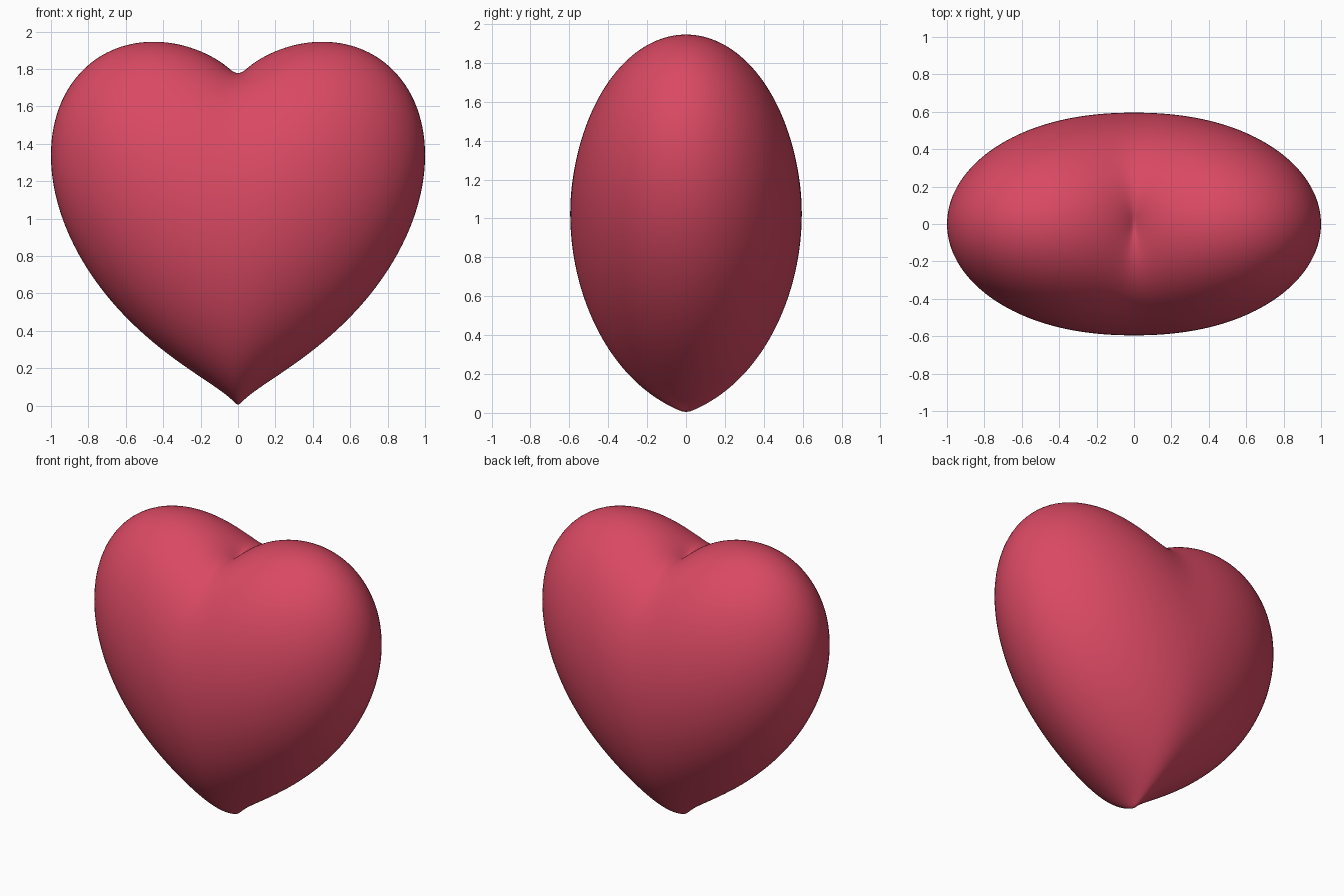
import bpy, bmesh
from mathutils import Vector

if "Cube" in bpy.data.objects:
    bpy.data.objects.remove(bpy.data.objects["Cube"])

SCALE = 0.878      # half width of the heart surface becomes 1
CENTRE_Z = 0.86    # height of the surface's origin
SOFTEN = 1.5e-4    # rounds the notch and the bottom tip slightly


def heart_radius(d):
    """Distance from the centre to the heart surface
    (x2 + 9/4 y2 + z2 - 1)^3 = (x2 + 9/80 y2) z3 along direction d."""
    a = d.x ** 2 + 2.25 * d.y ** 2 + d.z ** 2
    c = (d.x ** 2 + 0.1125 * d.y ** 2 + SOFTEN) ** (1 / 3) * d.z
    low, high = 0.0, 2.0
    for _ in range(30):
        r = (low + high) / 2
        if a * r * r - c * r ** (5 / 3) < 1:
            low = r
        else:
            high = r
    return low


# Heart body: a sphere whose points are pushed out to the heart surface
bm = bmesh.new()
bmesh.ops.create_uvsphere(bm, u_segments=160, v_segments=120, radius=1)
for v in bm.verts:
    # Gather points towards the crease between the two lobes
    x = abs(v.co.x) ** 1.25
    d = Vector((x if v.co.x > 0 else -x, v.co.y, v.co.z)).normalized()
    v.co = d * heart_radius(d) * SCALE
    v.co.z = max(v.co.z + CENTRE_Z, 0)
bmesh.ops.recalc_face_normals(bm, faces=bm.faces)
mesh = bpy.data.meshes.new("heart_body")
bm.to_mesh(mesh)
bm.free()

heart = bpy.data.objects.new("heart_body", mesh)
bpy.context.collection.objects.link(heart)

# Rose red colour
red = bpy.data.materials.new("rose_red")
red.diffuse_color = (0.70, 0.067, 0.125, 1)
red.use_nodes = True
red.node_tree.nodes["Principled BSDF"].inputs["Base Color"].default_value = red.diffuse_color
mesh.materials.append(red)

# Smooth shading with the sharp crease kept
bpy.context.view_layer.objects.active = heart
heart.select_set(True)
bpy.ops.object.shade_smooth_by_angle(angle=0.7)
